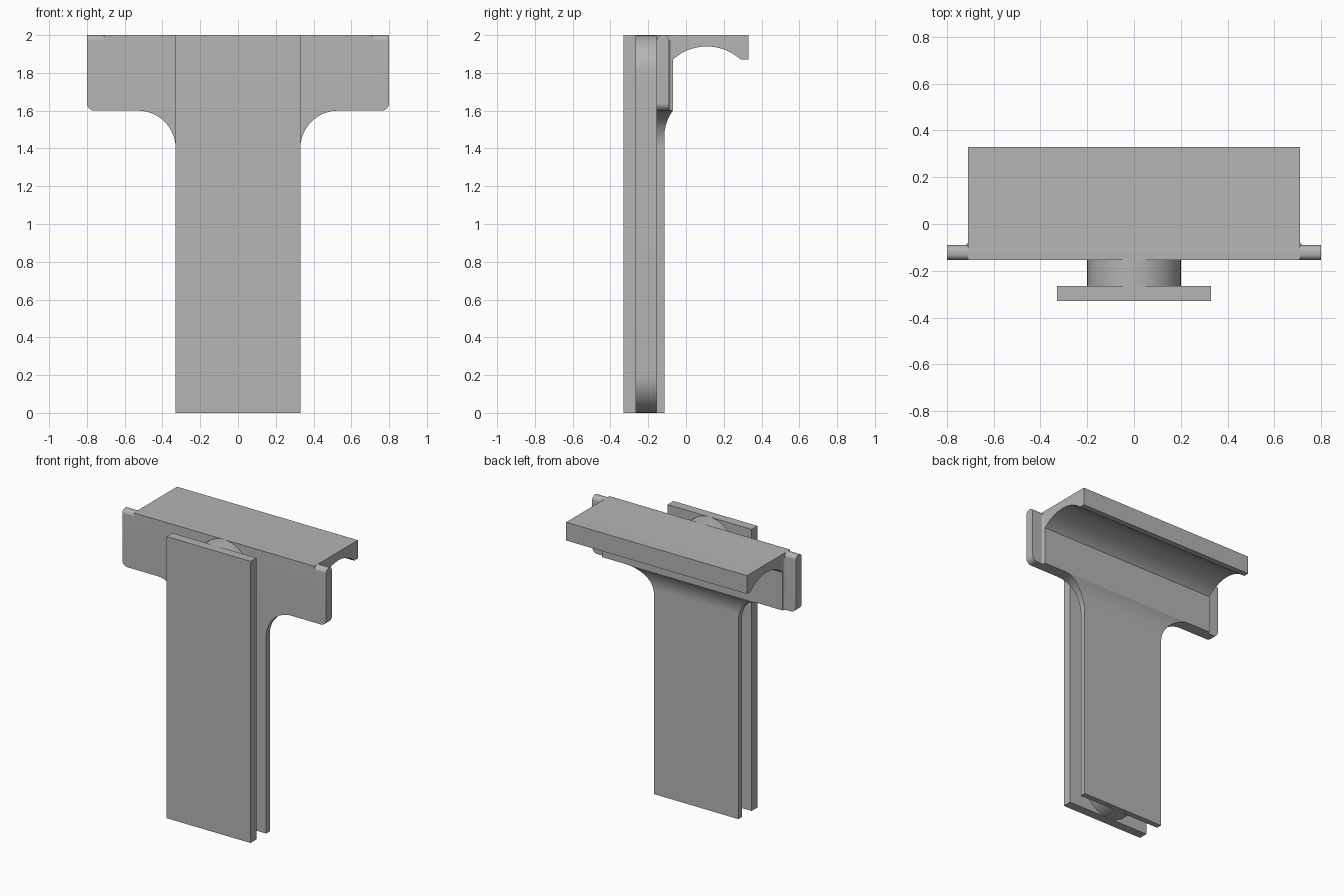
import bpy, bmesh
from math import cos, sin, radians

if "Cube" in bpy.data.objects:
    bpy.data.objects.remove(bpy.data.objects["Cube"])

# One plain grey for the whole model
grey = bpy.data.materials.new("plain grey")
grey.use_nodes = True
colour = (0.46, 0.46, 0.46, 1)
grey.diffuse_color = colour
grey.node_tree.nodes["Principled BSDF"].inputs["Base Color"].default_value = colour


def arc(cu, cv, r, start, end, n=16):
    angles = [radians(start + (end - start) * i / n) for i in range(n + 1)]
    return [(cu + r * cos(a), cv + r * sin(a)) for a in angles]


def rect(u0, v0, u1, v1):
    return [(u0, v0), (u1, v0), (u1, v1), (u0, v1)]


def prism(name, outline, axis, lo, hi):
    """Extrude a 2D outline, given in the other two axes, from lo to hi."""
    bm = bmesh.new()

    def place(u, v, w):
        return {"x": (w, u, v), "y": (u, w, v), "z": (u, v, w)}[axis]

    base = bm.faces.new([bm.verts.new(place(u, v, lo)) for u, v in outline])
    ext = bmesh.ops.extrude_face_region(bm, geom=[base])
    new = [g for g in ext["geom"] if isinstance(g, bmesh.types.BMVert)]
    bmesh.ops.translate(bm, verts=new, vec=place(0, 0, hi - lo))
    bmesh.ops.recalc_face_normals(bm, faces=bm.faces)
    mesh = bpy.data.meshes.new(name)
    bm.to_mesh(mesh)
    bm.free()
    mesh.materials.append(grey)
    obj = bpy.data.objects.new(name, mesh)
    bpy.context.collection.objects.link(obj)
    return obj


def combine(obj, other, operation):
    mod = obj.modifiers.new("combine", "BOOLEAN")
    mod.operation, mod.solver, mod.object = operation, "EXACT", other
    bpy.context.view_layer.objects.active = obj
    bpy.ops.object.modifier_apply(modifier=mod.name)
    bpy.data.objects.remove(other)


def smooth(obj):
    bpy.ops.object.select_all(action="DESELECT")
    obj.select_set(True)
    bpy.context.view_layer.objects.active = obj
    bpy.ops.object.shade_smooth_by_angle(angle=radians(25))


FRONT, GAP, BACK = -0.33, -0.265, -0.155
HEAD = 0.71

# Flat front plate
prism("front_plate", rect(-0.33, 0, 0.33, 2), "y", FRONT, GAP)

# Long spacer with round ends between the plates
spacer = prism("spacer", arc(0, 1.8, 0.2, 0, 180, 24) + arc(0, 0.2, 0.2, 180, 360, 24),
               "y", GAP, BACK)
smooth(spacer)

# Side profile: thin stem, swept shoulder, hollowed hook at the top
profile = [(BACK, 0), (-0.115, 0)]
profile += arc(0.125, 1.46, 0.24, 180, 144.3)
profile += arc(0.11, 1.674, 0.266, 132.6, 47.4, 24)
profile += [(0.33, 1.87), (0.33, 2), (BACK, 2)]
body = prism("hooked_back_plate", profile, "x", -1, 1)

# Trim to a T outline with rounded inner corners
half = [(0.33, -1)] + arc(0.53, 1.4, 0.2, 180, 90) + [(HEAD, 1.6), (HEAD, 3)]
outline = half + [(-x, z) for x, z in reversed(half)]
combine(body, prism("t_outline", outline, "y", -1, 1), "INTERSECT")

# Thinner ears with a rounded top and a rounded lower outer corner
for side in (1, -1):
    ear_profile = [(BACK, 1.6), (-0.09, 1.6)]
    ear_profile += arc(-0.118, 1.972, 0.028, 0, 90, 8) + arc(-0.127, 1.972, 0.028, 90, 180, 8)
    ear = prism("ear", ear_profile, "x", side * HEAD, side * 0.8)
    bm = bmesh.new()
    bm.from_mesh(ear.data)
    corner = [e for e in bm.edges
              if all(abs(v.co.x) > 0.79 and v.co.z < 1.61 for v in e.verts)]
    bmesh.ops.bevel(bm, geom=corner, offset=0.04, segments=8, profile=0.5, affect="EDGES")
    bm.to_mesh(ear.data)
    bm.free()
    combine(body, ear, "UNION")

    # Small fillet where the ear meets the head
    fillet = [(HEAD, -0.09)] + arc(HEAD + 0.015, -0.075, 0.015, 270, 180, 6)
    prism("ear_fillet", [(side * x, y) for x, y in fillet], "z", 1.6, 1.972)
smooth(body)
